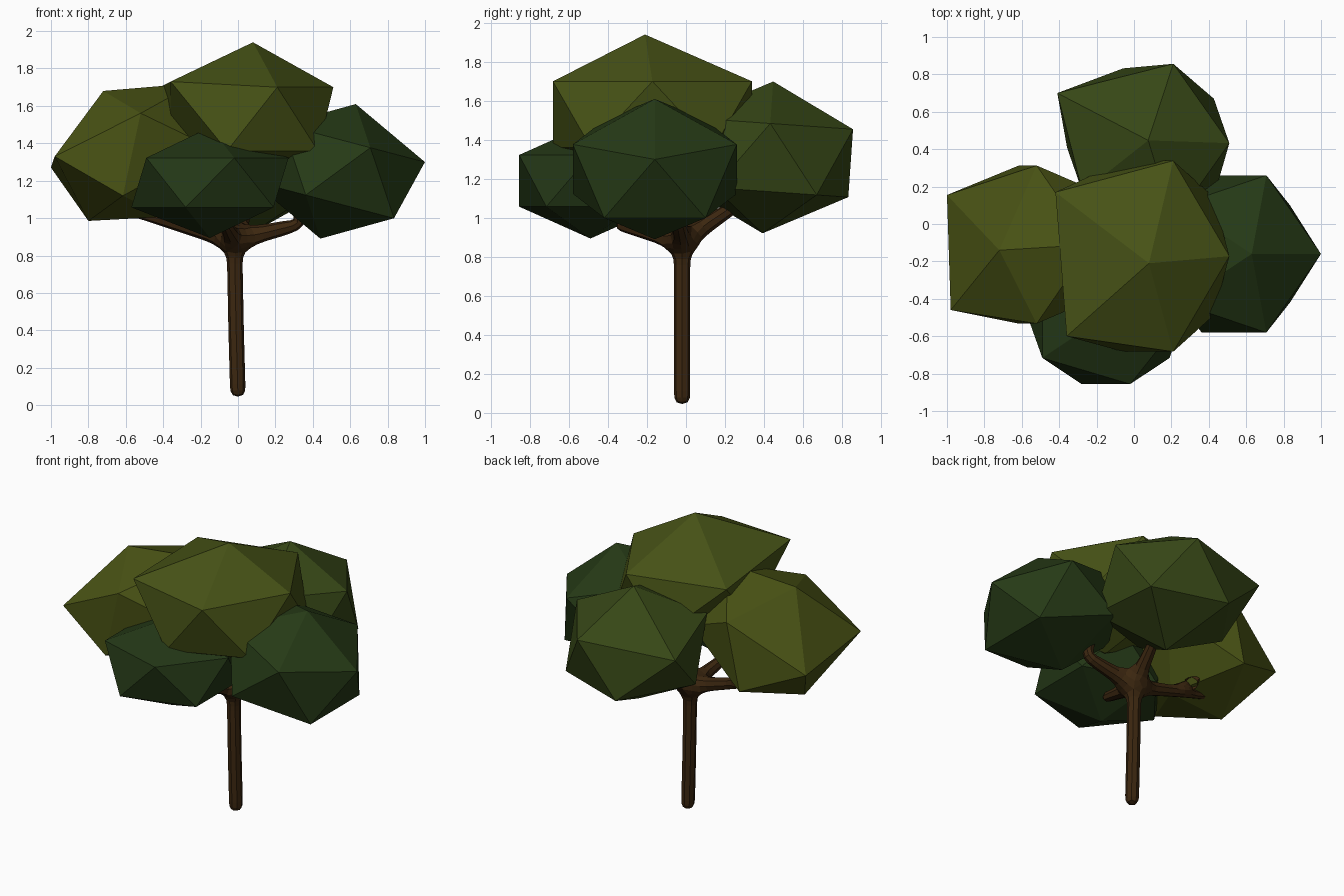
import bpy, bmesh
from math import radians
from mathutils import Vector, Matrix

if "Cube" in bpy.data.objects:
    bpy.data.objects.remove(bpy.data.objects["Cube"])


def material(name, rgb):
    m = bpy.data.materials.new(name)
    m.diffuse_color = (*rgb, 1)
    m.use_nodes = True
    m.node_tree.nodes["Principled BSDF"].inputs["Base Color"].default_value = m.diffuse_color
    return m


def foliage(name, centre, size, rgb, tilt=(0, 0), tweaks=()):
    """Faceted leaf clump: a squashed, tilted icosahedron; the vertex nearest
    each tweak point is pulled onto it."""
    bm = bmesh.new()
    bmesh.ops.create_icosphere(bm, subdivisions=1, radius=1)
    rot = Matrix.Rotation(radians(tilt[0]), 4, 'X') @ Matrix.Rotation(radians(tilt[1]), 4, 'Y')
    bm.transform(Matrix.Translation(centre) @ rot @ Matrix.Diagonal((*size, 1)))
    for p in tweaks:
        p = Vector(p)
        min(bm.verts, key=lambda v: (v.co - p).length).co = p
    me = bpy.data.meshes.new(name)
    bm.to_mesh(me)
    bm.free()
    me.materials.append(material(name + "_green", rgb))
    bpy.context.collection.objects.link(bpy.data.objects.new(name, me))


# Leaf clumps
foliage("top_leaves", (0.076, -0.172, 1.53), (0.485, 0.60, 0.38), (0.062, 0.085, 0.008),
        tweaks=[(0.08, -0.21, 1.94), (-0.36, -0.60, 1.73), (-0.42, 0.17, 1.70)])
foliage("left_leaves", (-0.568, -0.11, 1.34), (0.537, 0.497, 0.38), (0.066, 0.085, 0.007), (0, -29),
        [(-0.72, -0.14, 1.68), (-0.98, -0.46, 1.33), (-1.0, 0.155, 1.27), (-0.80, -0.12, 0.985)])
foliage("right_leaves", (0.535, -0.16, 1.25), (0.488, 0.494, 0.372), (0.019, 0.042, 0.008), (0, 14.75))
foliage("back_leaves", (0.076, 0.42, 1.31), (0.485, 0.50, 0.39), (0.037, 0.062, 0.008), (-4, 0),
        [(-0.41, 0.70, 1.42)])
foliage("front_leaves", (-0.15, -0.49, 1.19), (0.47, 0.43, 0.296), (0.017, 0.038, 0.008))

# Trunk and branches: a skeleton thickened with the skin modifier
paths = [
    [(0, -0.02, 0.04, 0.045), (-0.01, -0.02, 0.4, 0.045), (-0.017, -0.02, 0.76, 0.045), (-0.02, -0.02, 0.88, 0.055)],
    [(-0.02, -0.02, 0.88, 0.055), (-0.40, -0.03, 0.99, 0.036), (-0.68, -0.05, 1.07, 0.026)],
    [(-0.40, -0.03, 0.99, 0.036), (-0.50, 0.08, 1.12, 0.022)],
    [(-0.02, -0.02, 0.88, 0.055), (0.34, -0.04, 0.97, 0.038), (0.22, -0.10, 1.32, 0.028)],
    [(-0.02, -0.02, 0.88, 0.055), (0.05, 0.25, 1.06, 0.036), (0.06, 0.40, 1.2, 0.028)],
    [(-0.02, -0.02, 0.88, 0.055), (-0.07, -0.36, 0.97, 0.032)],
]
verts, radii, edges = [], [], []
for path in paths:
    ids = []
    for *p, r in path:
        if p not in verts:
            verts.append(p)
            radii.append(r)
        ids.append(verts.index(p))
    edges += zip(ids, ids[1:])
me = bpy.data.meshes.new("trunk_and_branches")
me.from_pydata(verts, edges, [])
me.materials.append(material("bark", (0.045, 0.02, 0.005)))
trunk = bpy.data.objects.new("trunk_and_branches", me)
bpy.context.collection.objects.link(trunk)
trunk.modifiers.new("thickness", 'SKIN')
for i, (sv, r) in enumerate(zip(me.skin_vertices[0].data, radii)):
    sv.radius = (r, r)
    sv.use_root = i == 0
trunk.modifiers.new("rounding", 'SUBSURF').levels = 1
trunk.modifiers["rounding"].render_levels = 1
